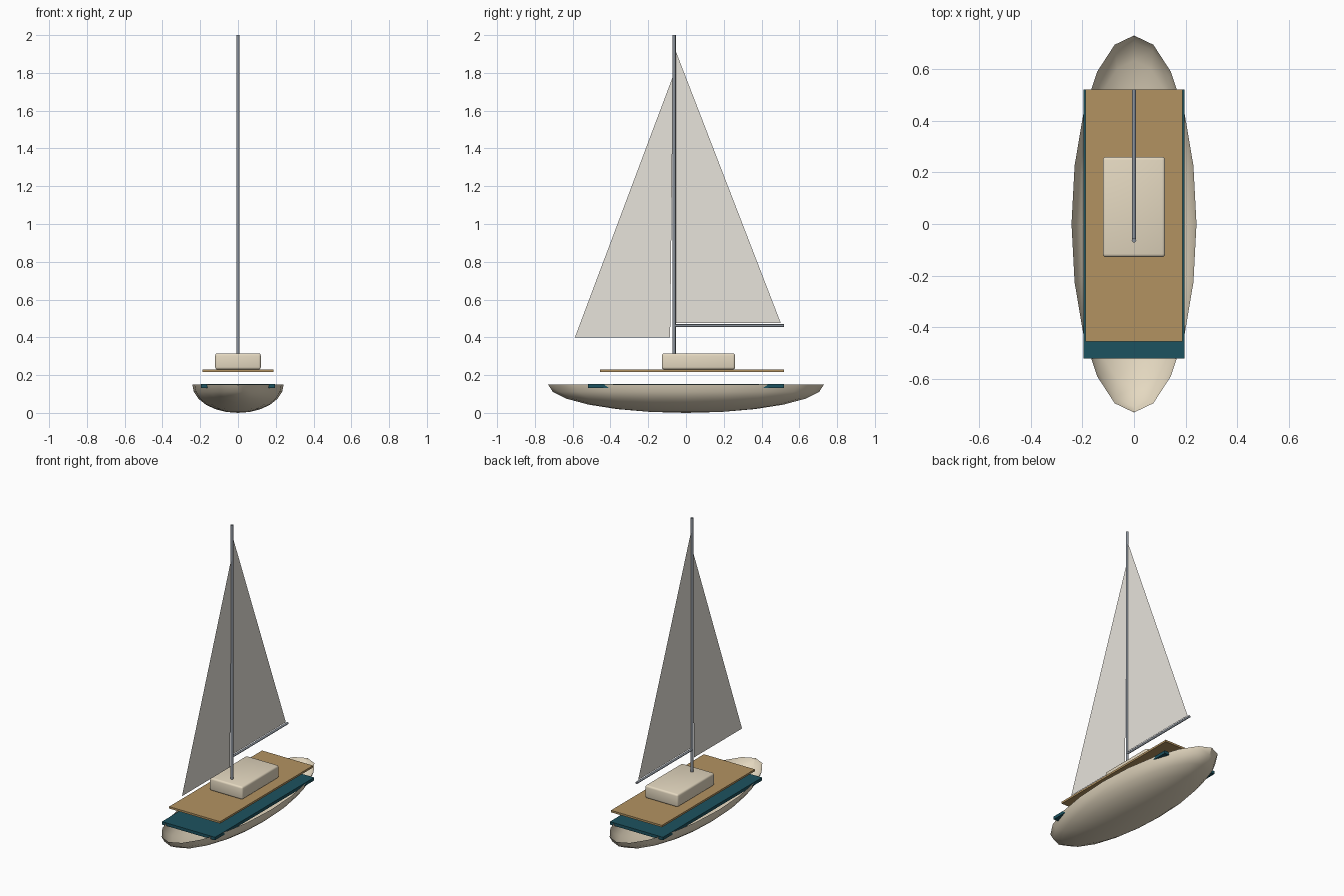
import bpy, bmesh
from mathutils import Matrix, Vector

if "Cube" in bpy.data.objects:
    bpy.data.objects.remove(bpy.data.objects["Cube"])


def material(name, color):
    m = bpy.data.materials.new(name)
    m.diffuse_color = (*color, 1)
    m.use_nodes = True
    m.node_tree.nodes["Principled BSDF"].inputs["Base Color"].default_value = m.diffuse_color
    return m


cream = material("cream", (0.78, 0.69, 0.53))
teal = material("teal", (0.012, 0.085, 0.115))
wood = material("wood", (0.45, 0.29, 0.12))
metal = material("metal", (0.26, 0.29, 0.33))
cloth = material("cloth", (0.80, 0.77, 0.71))


def finish(name, bm, mat, smooth=False):
    mesh = bpy.data.meshes.new(name)
    bm.to_mesh(mesh)
    bm.free()
    mesh.materials.append(mat)
    ob = bpy.data.objects.new(name, mesh)
    bpy.context.collection.objects.link(ob)
    if smooth:
        bpy.ops.object.select_all(action='DESELECT')
        ob.select_set(True)
        bpy.context.view_layer.objects.active = ob
        bpy.ops.object.shade_smooth_by_angle(angle=0.7)
    return ob


def box(name, lo, hi, mat, bevel=0):
    lo, hi = Vector(lo), Vector(hi)
    bm = bmesh.new()
    bmesh.ops.create_cube(bm, size=1, matrix=Matrix.Translation((lo + hi) / 2)
                          @ Matrix.Diagonal((*(hi - lo), 1)))
    if bevel:
        bmesh.ops.bevel(bm, geom=bm.edges[:], offset=bevel, segments=3,
                        profile=0.5, affect='EDGES')
    return finish(name, bm, mat, bool(bevel))


def rod(name, a, b, radius, mat, sides=12):
    a, b = Vector(a), Vector(b)
    d = b - a
    bm = bmesh.new()
    bmesh.ops.create_cone(bm, cap_ends=True, segments=sides, radius1=radius,
                          radius2=radius, depth=d.length,
                          matrix=Matrix.Translation((a + b) / 2)
                          @ d.to_track_quat('Z', 'Y').to_matrix().to_4x4())
    return finish(name, bm, mat, True)


def sail(name, points):
    bm = bmesh.new()
    bm.faces.new([bm.verts.new((0, y, z)) for y, z in points])
    return finish(name, bm, cloth)


# open bowl hull: lower half of a stretched sphere
bm = bmesh.new()
bmesh.ops.create_uvsphere(bm, u_segments=20, v_segments=12, radius=1)
bmesh.ops.delete(bm, geom=[v for v in bm.verts if v.co.z > 0.01], context='VERTS')
bmesh.ops.transform(bm, verts=bm.verts,
                    matrix=Matrix.Translation((0, 0, 0.15))
                    @ Matrix.Diagonal((0.242, 0.73, 0.15, 1)))
finish("hull", bm, cream, True)

# stacked plates and cabin
box("trim_plate", (-0.195, -0.52, 0.133), (0.195, 0.52, 0.153), teal)
box("deck", (-0.187, -0.455, 0.217), (0.187, 0.52, 0.23), wood)
box("cabin", (-0.121, -0.128, 0.23), (0.121, 0.26, 0.315), cream, 0.012)

# rigging
rod("mast", (0, -0.063, 0.216), (0, -0.063, 2.0), 0.009, metal)
rod("boom", (0, -0.063, 0.462), (0, 0.52, 0.462), 0.0075, metal)
sail("main_sail", [(-0.06, 0.475), (0.502, 0.475), (-0.06, 1.93)])
sail("jib", [(-0.588, 0.40), (-0.084, 0.40), (-0.068, 1.785)])
